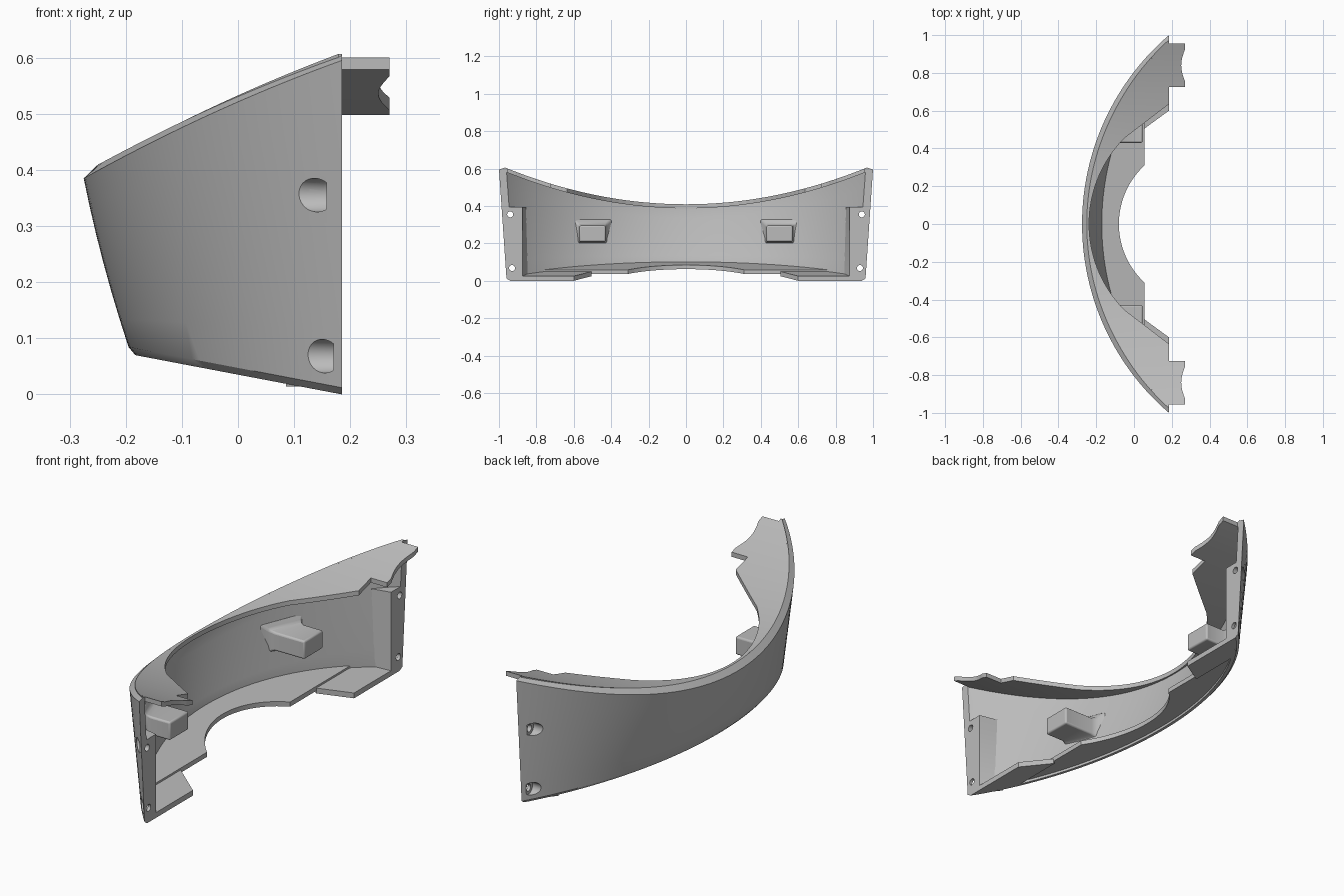
import bpy, bmesh, math

cube = bpy.data.objects.get("Cube")
if cube:
    bpy.data.objects.remove(cube, do_unlink=True)

grey = bpy.data.materials.new("plain_grey")
grey.use_nodes = True
grey.diffuse_color = (0.5, 0.5, 0.5, 1)
grey.node_tree.nodes["Principled BSDF"].inputs["Base Color"].default_value = (0.5, 0.5, 0.5, 1)

END = 0.185      # plane where both ends stop
RADIUS = 1.317   # plan curvature of the shell


def bow(t, radius=RADIUS):
    return radius - math.sqrt(radius * radius - t * t)


def top_z(y):
    return 0.409 + 0.21 * y * y


def floor_z(x):
    return 0.035 - 0.19 * x


def skin(t, h, inset=0.0):
    """Point on the shell: t runs along it, h up it, inset goes inwards."""
    def plan(s):
        x0 = -0.195 - 0.08 * h - 0.02 * h * (1 - h)
        return x0 + (END - x0) * bow(s) / bow(1), s * (0.96 + 0.04 * h)
    x, y = plan(t)
    xa, ya = plan(t - 0.01)
    xb, yb = plan(t + 0.01)
    dx, dy = xb - xa, yb - ya
    length = math.hypot(dx, dy)
    low = floor_z(plan(t)[0] if h == 0 else -0.195 + 0.38 * bow(t) / bow(1)) + 0.012
    z = low + (0.385 + 0.21 * t * t - low) * h
    return x + inset * dy / length, y - inset * dx / length, z


def finish(name, bm, smooth=True):
    bmesh.ops.recalc_face_normals(bm, faces=bm.faces)
    mesh = bpy.data.meshes.new(name)
    bm.to_mesh(mesh)
    bm.free()
    mesh.materials.append(grey)
    ob = bpy.data.objects.new(name, mesh)
    bpy.context.collection.objects.link(ob)
    return ob


def loft(rings):
    bm = bmesh.new()
    rows = [[bm.verts.new(p) for p in ring] for ring in rings]
    n = len(rows[0])
    for a, b in zip(rows, rows[1:]):
        for i in range(n):
            j = (i + 1) % n
            bm.faces.new((a[i], a[j], b[j], b[i]))
    bm.faces.new(rows[0])
    bm.faces.new(rows[-1])
    return bm


def strip(name, ys, x_in, x_out, z_fn, thick):
    rings = []
    for y in ys:
        a = min(x_in(y), END - 0.002)
        b = max(x_out(y), a + 0.001)
        za, zb = z_fn(a, y), z_fn(b, y)
        rings.append([(a, y, za), (b, y, zb), (b, y, zb - thick), (a, y, za - thick)])
    return finish(name, loft(rings))


def span(a, b, n):
    return [a + (b - a) * i / n for i in range(n + 1)]


# Curved outer wall with chamfered rims
levels = span(0, 1, 6)
rings = []
for t in span(-1.04, 1.04, 64):
    ring = [skin(t, h) for h in levels]
    for inset in (0.025, 0.03):
        x, y, z = skin(t, 1, inset)
        ring.append((x, y, top_z(y)))
    ring += [skin(t, h, 0.03) for h in reversed(levels)]
    for inset in (0.03, 0.012):
        x, y, z = skin(t, 0, inset)
        ring.append((x, y, max(floor_z(x), 0)))
    rings.append(ring)
bm = loft(rings)
bmesh.ops.bisect_plane(bm, geom=bm.verts[:] + bm.edges[:] + bm.faces[:],
                       plane_co=(END, 0, 0), plane_no=(1, 0, 0), clear_outer=True)
bmesh.ops.holes_fill(bm, edges=[e for e in bm.edges if e.is_boundary], sides=0)
wall = finish("curved_wall", bm)


# Top flange with scalloped tabs
def top_edge(y):
    y = abs(y)
    if y < 0.455:
        return -0.238 + bow(y, 0.645)
    if y < 0.635:
        return -0.05 + (y - 0.455) / 0.18 * 0.235
    if 0.725 < y < 0.955:
        k = min(abs(y - 0.84) / 0.085, 1)
        return 0.27 - 0.02 * math.cos(k * math.pi / 2)
    return END


half = span(0, 0.455, 16) + [0.5, 0.55, 0.6, 0.635, 0.68, 0.7249, 0.7251]
half += span(0.755, 0.925, 10) + [0.9549, 0.9551, 0.97]
ys = [-y for y in reversed(half[1:])] + half
parts = [wall, strip("top_flange", ys, lambda y: skin(y, 1)[0] + 0.028, top_edge,
                     lambda x, y: top_z(y), 0.022)]


# Bottom flange: raised centre plate and lower end plates
def floor_edge(y):
    y = abs(y)
    if y < 0.31:
        return -0.08 + bow(y, 0.423)
    return 0.055 + 0.13 * min(max((y - 0.505) / 0.095, 0), 1)


def floor_start(y):
    return skin(y / 0.96, 0)[0] + 0.02


half = span(0, 0.31, 14) + span(0.36, 0.78, 12)
ys = [-y for y in reversed(half[1:])] + half
parts.append(strip("raised_floor_plate", ys, floor_start,
                   lambda y: min(floor_edge(y), 0.055),
                   lambda x, y: floor_z(x) + 0.034, 0.022))

for side, label in ((1, "left"), (-1, "right")):
    ys = [side * y for y in [0.505, 0.55, 0.6] + span(0.65, 0.94, 10)]
    parts.append(strip(label + "_end_floor", ys, lambda y: max(0.05, floor_start(y)),
                       floor_edge, lambda x, y: floor_z(x) + 0.025, 0.025))

    # Solid mounting block at the end of the wall
    rings = []
    for h in span(0.0, 0.66, 6):
        inner, outer = skin(0.87, h, 0.012), skin(0.99, h, 0.008)
        z = max(outer[2], 0.005)
        rings.append([(END, side * 0.875, z), (inner[0], side * inner[1], z),
                      (END - 0.01, side * (outer[1] - 0.004), z),
                      (END, side * outer[1], z)])
    block = finish(label + "_mounting_block", loft(rings))
    parts.append(block)

    # Peg with a flared foot on the inner wall
    rings = []
    for wide, tall, reach in ((0.105, 0.08, 0.02), (0.078, 0.052, 0.04),
                              (0.07, 0.043, 0.065), (0.07, 0.043, None)):
        ring = []
        for a, b in ((-1, -1), (1, -1), (1, 1), (-1, 1)):
            y, z = 0.5 + a * wide, 0.252 + b * tall
            x = 0.045 if reach is None else skin(y / 0.985, 0.55)[0] + reach
            ring.append((x, side * y, z))
        rings.append(ring)
    peg = finish(label + "_peg", loft(rings))
    bevel = peg.modifiers.new("round", "BEVEL")
    bevel.width, bevel.segments = 0.008, 3
    parts.append(peg)

    # Counterbored screw holes
    for y, z, depth in ((0.94, 0.355, 0.158), (0.93, 0.068, 0.17)):
        for radius, x0, x1 in ((0.03, -0.1, depth), (0.016, 0.0, 0.25)):
            bpy.ops.mesh.primitive_cylinder_add(
                vertices=32, radius=radius, depth=x1 - x0,
                location=((x0 + x1) / 2, side * y, z), rotation=(0, math.pi / 2, 0))
            cutter = bpy.context.object
            cutter.hide_render = True
            for target in (wall, block):
                cut = target.modifiers.new("hole", "BOOLEAN")
                cut.object, cut.operation, cut.solver = cutter, "DIFFERENCE", "EXACT"
                bpy.context.view_layer.objects.active = target
                bpy.ops.object.modifier_apply(modifier=cut.name)
            bpy.data.objects.remove(cutter, do_unlink=True)

# Smooth curved faces, keep hard edges
bpy.ops.object.select_all(action="DESELECT")
for ob in parts:
    ob.select_set(True)
bpy.context.view_layer.objects.active = wall
bpy.ops.object.shade_smooth_by_angle(angle=math.radians(30))
